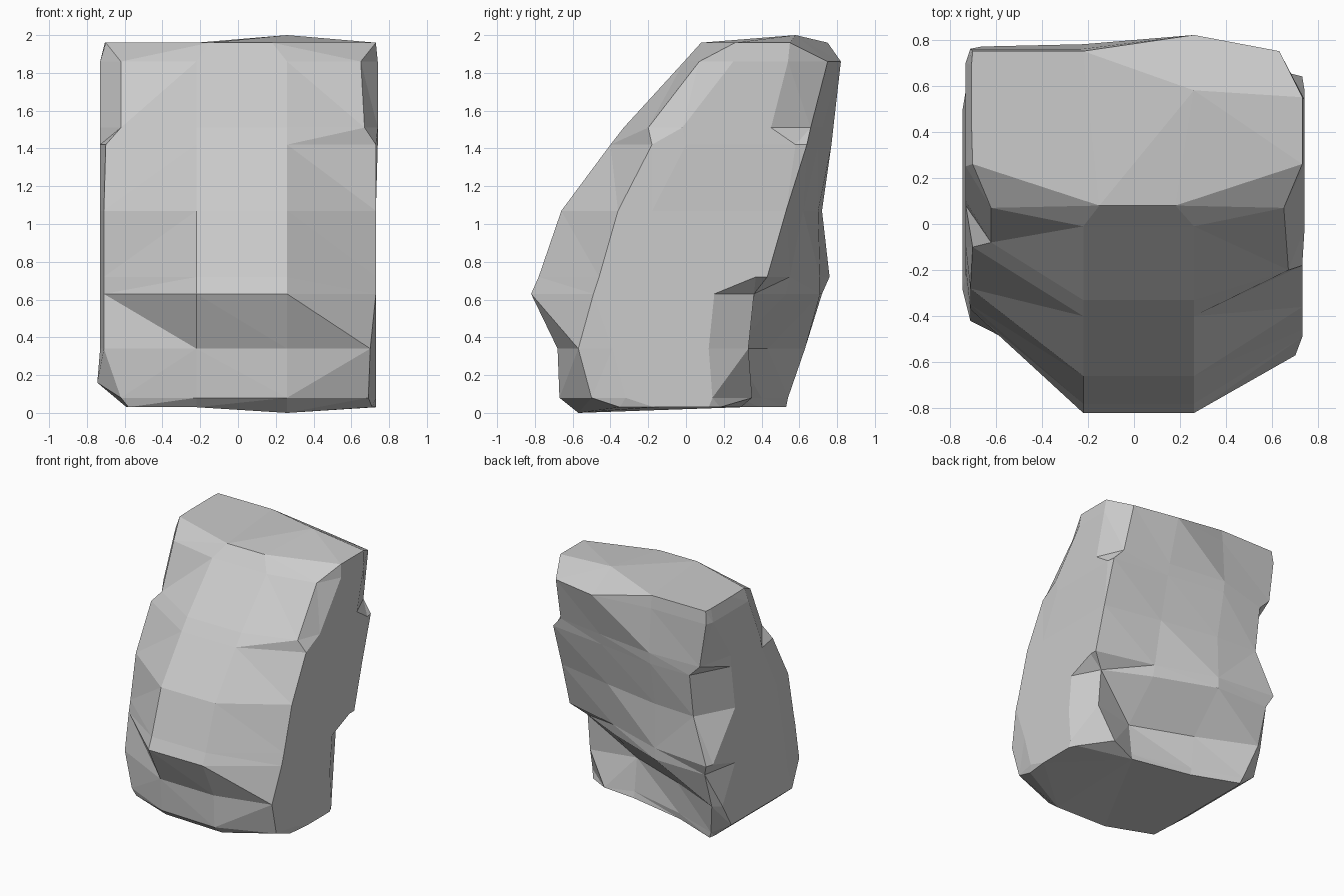
import bpy, bmesh

if "Cube" in bpy.data.objects:
    bpy.data.objects.remove(bpy.data.objects["Cube"])

# Boulder cross-sections, bottom to top:
# z, (front-left x, front-right x), front y x4, (back-left x, back-right x), back y x4
RINGS = [
    (0.03, (-.58, .71), (-.46, -.60, -.57, -.35), (-.58, .70), (.53, .39, .29, .18)),
    (0.08, (-.62, .69), (-.46, -.65, -.67, -.50), (-.60, .48), (.54, .40, .28, .35)),
    (0.34, (-.71, .70), (-.42, -.67, -.68, -.57), (-.67, .62), (.63, .43, .25, .33)),
    (0.63, (-.71, .73), (-.37, -.82, -.82, -.49), (-.67, .62), (.72, .71, .53, .36)),
    (0.72, (-.71, .73), (-.35, -.78, -.78, -.46), (-.71, .73), (.76, .71, .55, .43)),
    (1.07, (-.71, .73), (-.28, -.66, -.66, -.36), (-.57, .73), (.72, .70, .62, .53)),
    (1.42, (-.70, .73), (-.10, -.40, -.40, -.18), (-.57, .73), (.77, .77, .70, .64)),
    (1.51, (-.62, .67), (-.08, -.33, -.33, -.20), (-.66, .65), (.77, .78, .72, .66)),
    (1.86, (-.62, .65), (.07, -.01, -.01, .07), (-.71, .63), (.76, .76, .82, .75)),
    (1.96, (-.70, .73), (.26, .08, .08, .26), (-.70, .73), (.75, .75, .58, .55)),
]
COLS = (-.22, .26)


def side(x, f, b, corner, notch, z):
    """Two points along a side; a recessed back corner pulls the far one forward."""
    far = b - (notch if abs(corner) < .69 else .06)
    near = min(f + .18, far - .08)
    return [(x, near, z), (x, far, z)]


def ring_points(z, fx, fy, bx, by):
    """Counter-clockwise loop: front, right side, back, left side."""
    base, top = z < .05, z > 1.9
    left = -.59 if base else -.705 if top else -.73
    right = .74 if 1.4 < z < 1.9 else .73
    c0, c1 = (-.15, .18) if top else COLS
    front = [(fx[0], fy[0], z), (c0, fy[1], z),
             (c1, fy[2], z - .03 if base else z), (fx[1], fy[3], z)]
    back = [(bx[1], by[3], z), (COLS[1], by[2], z + .04 if top else z),
            (COLS[0], by[1], z), (bx[0], by[0], z)]
    lz = .16 if .05 < z < .1 else z      # flared left foot
    lx = -.745 if lz != z else left
    return (front + side(right, fy[3], by[3], bx[1], .21, z) + back
            + side(lx, fy[0], by[0], bx[0], .05 if z < .5 else .30, lz)[::-1])


# Loft the rings into a faceted rock
bm = bmesh.new()
loops = [[bm.verts.new(p) for p in ring_points(*r)] for r in RINGS]
n = len(loops[0])
for lo, hi in zip(loops, loops[1:]):
    for i in range(n):
        j = (i + 1) % n
        bm.faces.new((lo[i], lo[j], hi[j], hi[i]))
bm.faces.new(loops[0][::-1])
bm.faces.new(loops[-1])
bmesh.ops.triangulate(bm, faces=bm.faces[:])
bmesh.ops.recalc_face_normals(bm, faces=bm.faces[:])

mesh = bpy.data.meshes.new("boulder")
bm.to_mesh(mesh)
bm.free()
boulder = bpy.data.objects.new("boulder", mesh)
bpy.context.collection.objects.link(boulder)
